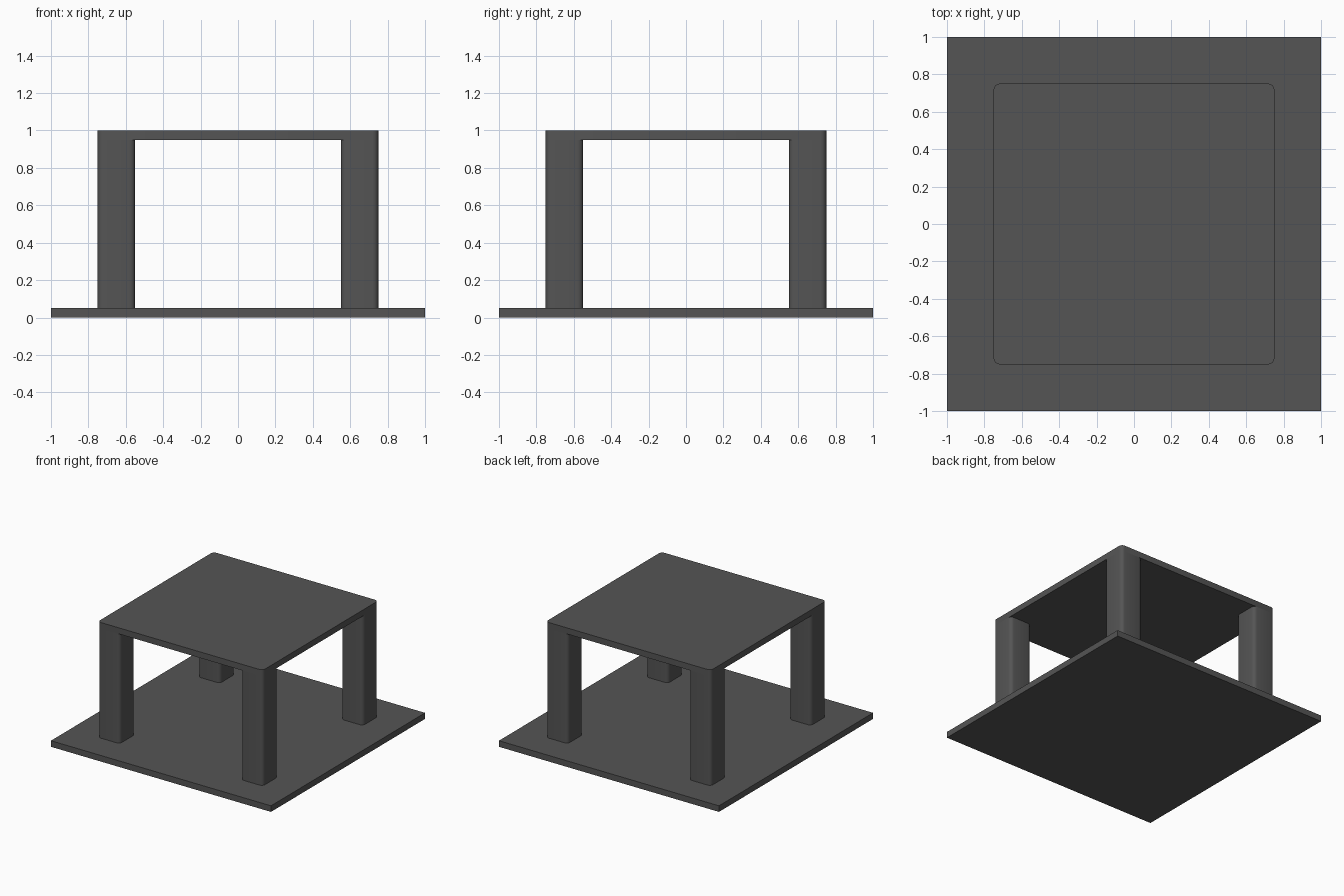
import bpy
import math

if "Cube" in bpy.data.objects:
    bpy.data.objects.remove(bpy.data.objects["Cube"])

SIZE = 1.5      # table top width
LEG = 0.2       # leg width
THICK = 0.05    # board thickness
RADIUS = 0.03   # rounding of vertical corners

dark = bpy.data.materials.new("dark_grey")
dark.diffuse_color = (0.09, 0.09, 0.09, 1)
dark.use_nodes = True
dark.node_tree.nodes["Principled BSDF"].inputs["Base Color"].default_value = dark.diffuse_color


def rounded_outline(w, r, segs=4):
    """Square outline, counter-clockwise, with optional rounded corners."""
    h = w / 2
    if r == 0:
        return [(-h, -h), (h, -h), (h, h), (-h, h)]
    pts = []
    for k, (sx, sy) in enumerate([(1, 1), (-1, 1), (-1, -1), (1, -1)]):
        for i in range(segs + 1):
            a = math.pi / 2 * (k + i / segs)
            pts.append((sx * (h - r) + r * math.cos(a),
                        sy * (h - r) + r * math.sin(a)))
    return pts


def block(name, w, z0, z1, r=0, at=(0, 0)):
    """Extrude a square outline from z0 to z1."""
    pts = rounded_outline(w, r)
    n = len(pts)
    verts = [(x, y, z) for z in (0, z1 - z0) for x, y in pts]
    faces = [tuple(reversed(range(n))), tuple(range(n, 2 * n))]
    faces += [(i, (i + 1) % n, n + (i + 1) % n, n + i) for i in range(n)]
    mesh = bpy.data.meshes.new(name)
    mesh.from_pydata(verts, [], faces)
    mesh.materials.append(dark)
    ob = bpy.data.objects.new(name, mesh)
    ob.location = (*at, z0)
    bpy.context.collection.objects.link(ob)
    bpy.ops.object.select_all(action='DESELECT')
    ob.select_set(True)
    bpy.context.view_layer.objects.active = ob
    bpy.ops.object.shade_smooth_by_angle(angle=math.radians(35))


# Floor plate and table top
block("base_plate", 2, 0, THICK)
block("table_top", SIZE, 1 - THICK, 1, RADIUS)

# Four corner legs, flush with the table top edges
offset = (SIZE - LEG) / 2
for side, sx in (("left", -1), ("right", 1)):
    for end, sy in (("front", -1), ("back", 1)):
        block(f"{end}_{side}_leg", LEG, THICK, 1 - THICK, RADIUS,
              (sx * offset, sy * offset))
